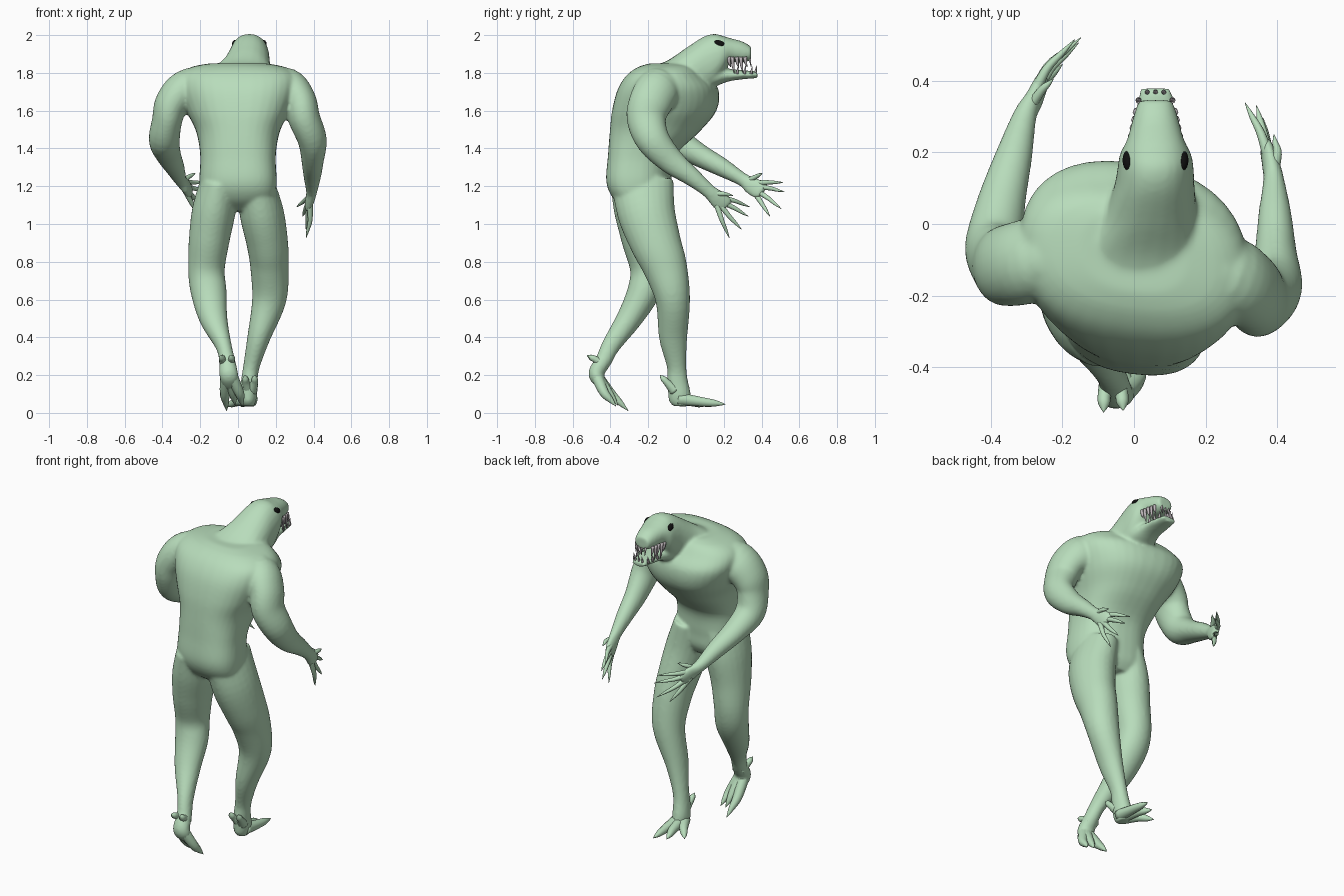
import bpy, bmesh, math
from mathutils import Vector


def material(name, rgb):
    m = bpy.data.materials.new(name)
    m.diffuse_color = (*rgb, 1)
    return m


GREEN = material("pale green skin", (0.48, 0.72, 0.50))
GREY = material("grey teeth", (0.50, 0.46, 0.48))
BLACK = material("black eyes", (0.005, 0.005, 0.005))


def spline(rows, n):
    """Catmull-Rom interpolation of cross-section rows."""
    out = []
    for i in range(len(rows) - 1):
        p = [rows[max(0, min(len(rows) - 1, i + k))] for k in (-1, 0, 1, 2)]
        for s in range(n):
            t = s / n
            out.append([0.5 * (2 * b + (c - a) * t + (2 * a - 5 * b + 4 * c - d) * t * t
                               + (3 * b - a - 3 * c + d) * t ** 3) for a, b, c, d in zip(*p)])
    return out + [list(rows[-1])]


def loft(bm, rows, normal=None, sides=24, n=5, power=2.0, shear=0.0):
    """Closed tube through rows of (x, y, z, width radius, depth radius)."""
    rows = spline(rows, n)
    rings = []
    for i, r in enumerate(rows):
        a, b = rows[max(i - 1, 0)], rows[min(i + 1, len(rows) - 1)]
        t = Vector(normal) if normal else (Vector(b[:3]) - Vector(a[:3])).normalized()
        u = Vector((1, 0, 0)) - t * t.x
        u = u.normalized() if u.length > 0.2 else t.orthogonal().normalized()
        v = t.cross(u)
        ring = []
        for k in range(sides):
            w = 2 * math.pi * k / sides
            c, s = math.cos(w), math.sin(w)
            cc = math.copysign(abs(c) ** (2 / power), c)
            ss = math.copysign(abs(s) ** (2 / power), s)
            p = Vector(r[:3]) + u * cc * max(r[3], 0.001) + v * ss * max(r[4], 0.001)
            p.y -= shear * p.x
            ring.append(bm.verts.new(p))
        rings.append(ring)
    for a, b in zip(rings, rings[1:]):
        for k in range(sides):
            j = (k + 1) % sides
            bm.faces.new((a[k], a[j], b[j], b[k]))
    bm.faces.new(rings[0])
    bm.faces.new(rings[-1])


def finish(bm, name, mat):
    bmesh.ops.recalc_face_normals(bm, faces=bm.faces)
    me = bpy.data.meshes.new(name)
    bm.to_mesh(me)
    bm.free()
    me.materials.append(mat)
    me.shade_smooth()
    ob = bpy.data.objects.new(name, me)
    bpy.context.collection.objects.link(ob)
    return ob


# Body: overlapping lofts fused into one skin
bm = bmesh.new()
# torso
loft(bm, [(0, -.21, 1.07, .12, .09), (0, -.232, 1.13, .19, .145), (0, -.25, 1.22, .205, .168),
          (0, -.235, 1.36, .20, .175), (0, -.165, 1.49, .222, .235), (0, -.115, 1.60, .275, .272),
          (0, -.095, 1.71, .315, .262), (0, -.10, 1.785, .31, .21), (0, -.09, 1.83, .25, .16),
          (0, -.08, 1.85, .15, .11)],
     normal=(0, 0, 1), sides=36, power=2.45, shear=.12)
# neck, skull and snout
loft(bm, [(0, -.22, 1.74, .17, .08), (.015, -.10, 1.745, .18, .12), (.04, 0, 1.775, .14, .157),
          (.055, .09, 1.835, .115, .155), (.06, .15, 1.868, .107, .139), (.06, .195, 1.893, .10, .103),
          (.06, .235, 1.918, .08, .066), (.06, .30, 1.91, .062, .056), (.06, .345, 1.903, .047, .036)],
     normal=(0, 1, 0), power=2.2)
# lower jaw
loft(bm, [(.055, .06, 1.76, .09, .07), (.06, .15, 1.775, .085, .05), (.06, .22, 1.787, .067, .034),
          (.06, .30, 1.79, .059, .024), (.06, .378, 1.79, .045, .018)], normal=(0, 1, 0))
# arms, ending in palms
loft(bm, [(-.17, -.07, 1.71, .11, .11), (-.28, -.10, 1.705, .105, .12), (-.35, -.115, 1.635, .092, .115),
          (-.375, -.11, 1.55, .08, .105), (-.39, -.06, 1.445, .082, .088), (-.37, .06, 1.37, .068, .063),
          (-.335, .19, 1.30, .052, .05), (-.305, .30, 1.235, .034, .036), (-.28, .345, 1.205, .026, .048),
          (-.262, .385, 1.18, .021, .05), (-.25, .405, 1.165, .016, .04)])
loft(bm, [(.16, -.11, 1.71, .11, .11), (.26, -.145, 1.71, .11, .12), (.325, -.185, 1.65, .09, .115),
          (.35, -.21, 1.56, .085, .105), (.393, -.175, 1.445, .077, .09), (.395, -.08, 1.335, .059, .07),
          (.393, .03, 1.25, .046, .05), (.39, .12, 1.175, .03, .038), (.382, .165, 1.135, .025, .048),
          (.372, .20, 1.105, .02, .05), (.366, .215, 1.09, .016, .04)])
# legs down to the ankles
loft(bm, [(-.10, -.24, 1.22, .10, .16), (-.128, -.228, 1.07, .115, .153), (-.152, -.218, .92, .108, .125),
          (-.167, -.20, .76, .097, .097), (-.155, -.225, .64, .095, .087), (-.13, -.30, .50, .075, .068),
          (-.078, -.395, .36, .044, .05), (-.058, -.435, .28, .042, .044), (-.05, -.475, .21, .05, .042),
          (-.043, -.455, .165, .048, .034), (-.038, -.42, .13, .036, .022)])
loft(bm, [(.09, -.23, 1.22, .10, .165), (.125, -.21, 1.06, .117, .153), (.155, -.16, .90, .11, .135),
          (.167, -.11, .77, .102, .117), (.165, -.07, .60, .091, .092), (.11, -.068, .40, .061, .075),
          (.072, -.05, .25, .044, .052), (.06, -.045, .17, .044, .055), (.055, -.035, .10, .047, .06),
          (.055, -.03, .06, .04, .058), (.055, -.03, .035, .03, .04)])
body = finish(bm, "body", GREEN)
rm = body.modifiers.new("fuse", 'REMESH')
rm.mode = 'VOXEL'
rm.voxel_size = 0.009
rm.use_smooth_shade = True
sm = body.modifiers.new("soften", 'SMOOTH')
sm.factor = 0.5
sm.iterations = 9


def digits(name, paths, r, knob=.75):
    """Tapered digits, each through base, knuckle and clawed tip."""
    bm = bmesh.new()
    for base, mid, tip in paths:
        near = Vector(mid).lerp(Vector(tip), .55)
        loft(bm, [(*base, r, r), (*mid, r * knob, r * knob), (*near, r * .5, r * .5),
                  (*tip, .001, .001)], sides=10, n=4)
    return finish(bm, name, GREEN)


# Hands: four spread fingers and a thumb
digits("left_fingers", [
    ((-.285, .35, 1.215), (-.245, .43, 1.22), (-.165, .515, 1.22)),
    ((-.28, .36, 1.20), (-.24, .44, 1.19), (-.148, .52, 1.17)),
    ((-.275, .36, 1.185), (-.235, .43, 1.14), (-.155, .505, 1.08)),
    ((-.28, .355, 1.18), (-.245, .40, 1.11), (-.20, .445, 1.04)),
    ((-.30, .31, 1.22), (-.26, .37, 1.25), (-.225, .405, 1.27))], .0165)
digits("right_fingers", [
    ((.38, .17, 1.14), (.355, .25, 1.125), (.31, .338, 1.09)),
    ((.377, .175, 1.125), (.36, .255, 1.085), (.342, .33, 1.04)),
    ((.377, .17, 1.115), (.37, .23, 1.04), (.36, .295, .97)),
    ((.38, .16, 1.11), (.382, .19, 1.02), (.36, .23, .925)),
    ((.385, .13, 1.16), (.40, .195, 1.16), (.39, .25, 1.15))], .0165)

# Feet: three long toes and a pair of heel spurs
digits("left_toes", [
    ((-.06, -.475, .20), (-.07, -.40, .105), (-.06, -.305, .01)),
    ((-.048, -.475, .20), (-.03, -.42, .12), (-.015, -.36, .04)),
    ((-.036, -.475, .20), (.005, -.435, .11), (.025, -.37, .035))], .033, .8)
digits("right_toes", [
    ((.07, -.04, .075), (.075, .09, .058), (.075, .21, .045)),
    ((.055, -.04, .07), (.035, .075, .058), (.012, .17, .04)),
    ((.04, -.04, .07), (-.005, .03, .06), (-.06, .10, .035))], .035, .72)
digits("heel_spurs", [
    ((-.065, -.43, .25), (-.082, -.475, .28), (-.085, -.525, .305)),
    ((-.05, -.43, .25), (-.035, -.475, .28), (-.03, -.52, .305)),
    ((.055, -.06, .12), (.042, -.10, .16), (.037, -.138, .20)),
    ((.072, -.06, .12), (.087, -.10, .16), (.09, -.138, .20))], .032, .6)

# Teeth: cones set along both jaw edges
bm = bmesh.new()
for sx in (-1, 1):
    for y, tall in ((.225, .05), (.245, .085), (.268, .055), (.29, .08), (.312, .05)):
        w = .072 - .2 * (y - .225)
        loft(bm, [(.06 + sx * w, y, 1.885, .009, .010),
                  (.06 + sx * w, y + .004, 1.88 - tall * .5, .007, .008),
                  (.06 + sx * w * .97, y + .012, 1.88 - tall, .001, .001)], sides=8, n=2)
    for y, top in ((.27, 1.835), (.31, 1.84), (.345, 1.835)):
        w = .056 - .12 * (y - .27)
        loft(bm, [(.06 + sx * w, y, 1.795, .009, .009),
                  (.06 + sx * w, y + .006, top, .001, .001)], sides=8, n=2)
for k in range(3):
    x = .037 + .023 * k
    loft(bm, [(x, .335, 1.89, .009, .009), (x, .345, 1.83, .001, .001)], sides=8, n=2)
    loft(bm, [(x, .365, 1.79, .009, .009), (x, .375, 1.84, .001, .001)], sides=8, n=2)
finish(bm, "teeth", GREY)

# Eyes
bm = bmesh.new()
for sx in (-1, 1):
    made = bmesh.ops.create_uvsphere(bm, u_segments=20, v_segments=12, radius=1)["verts"]
    for v in made:
        v.co = Vector((.06 + sx * .074 + v.co.x * .018, .178 + v.co.y * .03,
                       1.952 + v.co.z * .021 - v.co.y * .008))
finish(bm, "eyes", BLACK)
